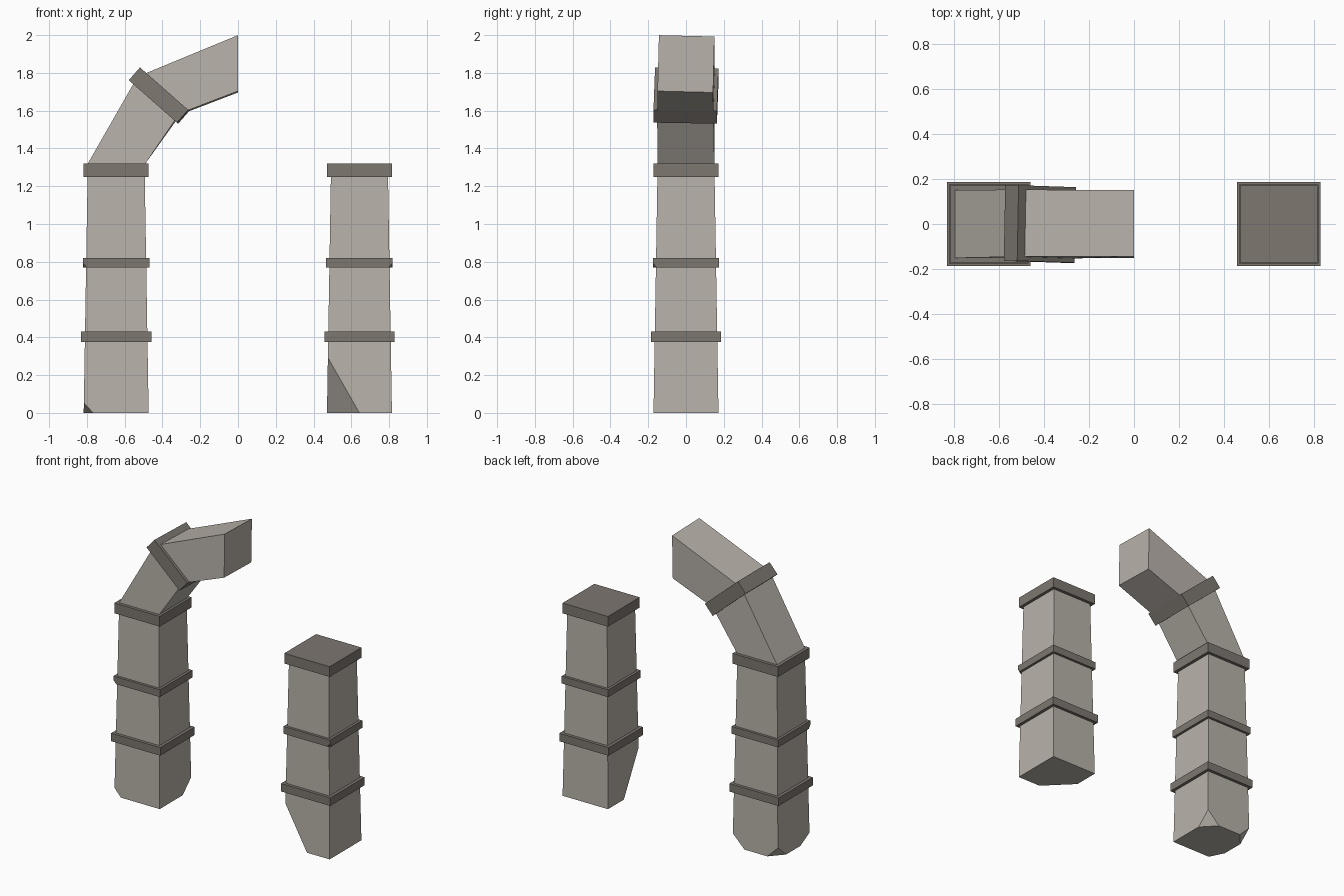
import bpy
import bmesh
from mathutils import Vector

old = bpy.data.objects.get("Cube")
if old:
    bpy.data.objects.remove(old, do_unlink=True)


def material(name, rgb):
    mat = bpy.data.materials.new(name)
    mat.use_nodes = True
    colour = (*rgb, 1)
    mat.diffuse_color = colour
    mat.node_tree.nodes["Principled BSDF"].inputs["Base Color"].default_value = colour
    return mat


STONE = material("light stone", (0.48, 0.445, 0.40))
TRIM = material("dark stone", (0.205, 0.184, 0.162))
X, Y, Z = Vector((1, 0, 0)), Vector((0, 1, 0)), Vector((0, 0, 1))


def section(centre, u, v, half_u, half_v, roll=0.0):
    """Four corners of a rectangle, optionally rolled a little in its plane."""
    c = Vector(centre)
    ur, vr = u + v * roll, v - u * roll
    return [c + ur * half_u * a + vr * half_v * b
            for a, b in ((-1, -1), (1, -1), (1, 1), (-1, 1))]


def cut_corner(bm, corner, sizes):
    """Slice a corner off; signed sizes run from the corner into the block."""
    corner = Vector(corner)
    a, b, c = (corner + axis * s for axis, s in zip((X, Y, Z), sizes))
    normal = (b - a).cross(c - a).normalized()
    if normal.dot(corner - a) < 0:
        normal.negate()
    cut = bmesh.ops.bisect_plane(
        bm, geom=bm.verts[:] + bm.edges[:] + bm.faces[:],
        plane_co=a, plane_no=normal, clear_outer=True)
    edges = [e for e in cut["geom_cut"] if isinstance(e, bmesh.types.BMEdge)]
    bmesh.ops.edgenet_fill(bm, edges=edges)


def block(name, start, end, mat, cuts=()):
    """Closed block lofted between two four-cornered sections."""
    bm = bmesh.new()
    lo = [bm.verts.new(p) for p in start]
    hi = [bm.verts.new(p) for p in end]
    bm.faces.new(lo)
    bm.faces.new(hi)
    for i in range(4):
        j = (i + 1) % 4
        bm.faces.new((lo[i], lo[j], hi[j], hi[i]))
    for sx, sy, size in cuts:
        corner = start[{(-1, -1): 0, (1, -1): 1, (1, 1): 2, (-1, 1): 3}[sx, sy]]
        cut_corner(bm, corner, (-sx * size[0], -sy * size[1], size[2]))
    bmesh.ops.recalc_face_normals(bm, faces=bm.faces)
    mesh = bpy.data.meshes.new(name)
    bm.to_mesh(mesh)
    bm.free()
    mesh.materials.append(mat)
    obj = bpy.data.objects.new(name, mesh)
    bpy.context.collection.objects.link(obj)
    return obj


def level(x, z, half):
    return section((x, 0, z), X, Y, half, half)


# Two tapering pillars with chipped feet and raised bands
BANDS = (("lower_band", 0.375, 0.43, 0.186),
         ("middle_band", 0.77, 0.82, 0.176),
         ("top_band", 1.25, 1.32, 0.172))
CHIP = (0.02, 0.02, 0.025)
feet = {
    "right": (-0.645, -1, [(-1, -1, (0.05, 0.1, 0.055)), (1, 1, (0.09, 0.095, 0.09)),
                           (-1, 1, (0.08, 0.09, 0.08))]),
    "left": (0.643, 1, [(-1, -1, (0.172, 0.172, 0.31))]),
}
for side, (x, outer, cuts) in feet.items():
    block(side + "_pillar", level(x, 0, 0.172), level(x, 1.27, 0.151), STONE, cuts)
    for name, z0, z1, half in BANDS:
        chips = [(outer, -1, CHIP)] if name == "middle_band" else []
        block(f"{side}_{name}", level(x, z0, half), level(x, z1, half), TRIM, chips)

# Broken arch rising from the right pillar, slightly twisted
ROLL = 0.025
bend = Vector((-0.418, 0, 1.68))
axis = Vector((0.66, 0, 0.75)).normalized()
across = Vector((-axis.z, 0, axis.x))
joint = section(bend, across, Y, 0.148, 0.149, ROLL)
base = section((-0.646, 0, 1.315), -X, Y, 0.152, 0.151)
tip = section((0, 0, 1.848), Z, Y, 0.148, 0.147, ROLL)
block("arch_lower_segment", base, joint, STONE)
block("arch_upper_segment", joint, tip, STONE)

# Band around the bend
ring = [section(bend + axis * d, across, Y, 0.17, 0.168, ROLL) for d in (-0.045, 0.045)]
block("arch_band", ring[0], ring[1], TRIM)
